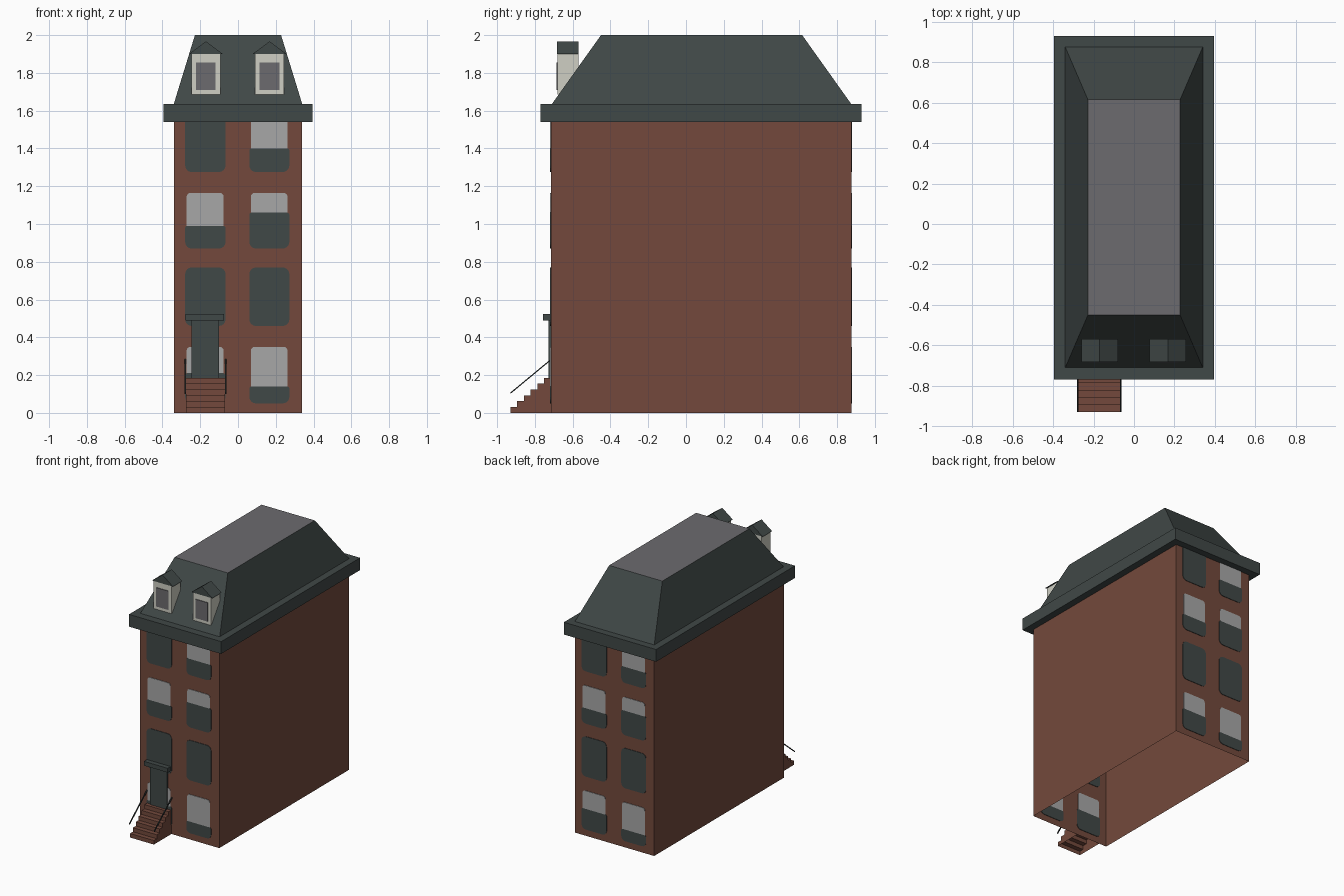
import bpy, bmesh, math
from mathutils import Vector

if "Cube" in bpy.data.objects:
    bpy.data.objects.remove(bpy.data.objects["Cube"], do_unlink=True)


def material(name, *srgb):
    m = bpy.data.materials.new(name)
    m.use_nodes = True
    lin = [((c / 255 + 0.055) / 1.055) ** 2.4 for c in srgb] + [1]
    m.diffuse_color = lin
    m.node_tree.nodes["Principled BSDF"].inputs["Base Color"].default_value = lin
    return m


BRICK = material("brick", 115, 73, 60)
SLATE = material("slate", 64, 72, 71)
BLIND = material("window_blind", 167, 167, 167)
CREAM = material("cream_paint", 207, 207, 196)
GREY = material("flat_grey", 108, 107, 110)
IRON = material("dark_iron", 36, 42, 42)


def finish(name, bm, *mats):
    bmesh.ops.recalc_face_normals(bm, faces=bm.faces[:])
    mesh = bpy.data.meshes.new(name)
    bm.to_mesh(mesh)
    bm.free()
    for m in mats:
        mesh.materials.append(m)
    ob = bpy.data.objects.new(name, mesh)
    bpy.context.collection.objects.link(ob)
    return ob


def box_mesh(x, y, z):
    bm = bmesh.new()
    bmesh.ops.create_cube(bm, size=1)
    for v in bm.verts:
        v.co = [r[0] if c < 0 else r[1] for c, r in zip(v.co, (x, y, z))]
    return bm


def box(name, x, y, z, mat):
    return finish(name, box_mesh(x, y, z), mat)


def prism(name, outline, y0, y1, mat):
    """Extrude an x-z outline from y0 to y1."""
    bm = bmesh.new()
    face = bm.faces.new([bm.verts.new((x, y0, z)) for x, z in outline])
    ext = bmesh.ops.extrude_face_region(bm, geom=[face])["geom"]
    moved = [g for g in ext if isinstance(g, bmesh.types.BMVert)]
    bmesh.ops.translate(bm, verts=moved, vec=(0, y1 - y0, 0))
    return finish(name, bm, mat)


def rounded(x0, x1, z0, z1, r_top, r_bottom):
    """Rectangle outline with separate top and bottom corner radii."""
    pts = []
    corners = [(x1, z1, -1, -1, r_top, 0), (x0, z1, 1, -1, r_top, 90),
               (x0, z0, 1, 1, r_bottom, 180), (x1, z0, -1, 1, r_bottom, 270)]
    for x, z, sx, sz, r, start in corners:
        if r == 0:
            pts.append((x, z))
            continue
        for i in range(5):
            a = math.radians(start + 22.5 * i)
            pts.append((x + sx * r + r * math.cos(a), z + sz * r + r * math.sin(a)))
    return pts


# Brick shell, open underneath
FRONT, BACK, EAVES = -0.715, 0.875, 1.54
bm = box_mesh((-0.34, 0.34), (FRONT, BACK), (0, EAVES))
bm.faces.ensure_lookup_table()
bmesh.ops.delete(bm, geom=[f for f in bm.faces if f.calc_center_median().z < 0.01],
                 context="FACES_ONLY")
finish("brick_walls", bm, BRICK)

# Cornice and hipped roof with a flat grey top
box("cornice", (-0.395, 0.395), (-0.77, 0.93), (EAVES, 1.635), SLATE)
bm = box_mesh((-0.34, 0.34), (-0.71, BACK), (1.635, 2))
for v in bm.verts:
    if v.co.z > 1.9:
        v.co.x = math.copysign(0.228, v.co.x)
        v.co.y = -0.45 if v.co.y < 0 else 0.615
for f in bm.faces:
    f.material_index = int(f.calc_center_median().z > 1.99)
finish("mansard_roof", bm, SLATE, GREY)

# Windows: column, bottom, top, height where the blind ends
WINDOWS = [(-1, 1.275, 1.54, 1.54), (1, 1.275, 1.54, 1.40),
           (-1, 0.87, 1.165, 0.99), (1, 0.87, 1.165, 1.06),
           (-1, 0.46, 0.77, 0.77), (1, 0.46, 0.77, 0.77),
           (-1, 0.05, 0.35, 0.21), (1, 0.05, 0.35, 0.14)]
T = 0.004
for side, wall_y, flip in (("front", FRONT, 1), ("back", BACK, -1)):
    for column, z0, z1, split in WINDOWS:
        x0, x1 = (-0.28, -0.066) if column < 0 else (0.06, 0.272)
        top = 0 if z1 == EAVES else 0.035
        dark_top = 0.035 if split == z1 < EAVES else 0.012 * (split < z1)
        for name, mat, shape in (
                ("glass", SLATE, rounded(x0, x1, z0, split, dark_top, 0.035)),
                ("blind", BLIND, rounded(x0 + 0.008, x1 - 0.01, split, z1, top * 0.6, 0))):
            if name == "blind" and split == z1:
                continue
            outline = [(flip * x, z) for x, z in shape]
            prism(f"{side}_window_{name}", outline, wall_y - T, wall_y + T, mat)

# Front door and its canopy
box("front_door", (-0.245, -0.1), (-0.727, FRONT), (0.186, 0.49), SLATE)
box("door_canopy", (-0.277, -0.073), (-0.756, FRONT), (0.49, 0.523), SLATE)

# Entrance steps, open underneath
STEPS, START, TOP = 6, -0.93, 0.186
run, rise = (FRONT - START) / STEPS, TOP / STEPS
profile = [(START, 0)]
for i in range(STEPS):
    profile += [(START + i * run, (i + 1) * rise), (START + (i + 1) * run, (i + 1) * rise)]
bm = bmesh.new()
sides = [[bm.verts.new((x, y, z)) for y, z in profile] for x in (-0.275, -0.07)]
for i in range(len(profile) - 1):
    bm.faces.new((sides[0][i], sides[0][i + 1], sides[1][i + 1], sides[1][i]))
for x, side in zip((-0.275, -0.07), sides):
    bm.faces.new(side + [bm.verts.new((x, FRONT, 0))])
finish("entrance_steps", bm, BRICK)

# Sloping handrails
for name, x in (("right_handrail", -0.279), ("left_handrail", -0.066)):
    bm = box_mesh((x - 0.004, x + 0.004), (START, FRONT), (0.1, 0.108))
    for v in bm.verts:
        if v.co.y > -0.8:
            v.co.z += 0.178
    finish(name, bm, IRON)

# Dormers with gabled caps
for name, c in (("right_dormer", -0.17), ("left_dormer", 0.167)):
    box(name + "_wall", (c - 0.077, c + 0.077), (-0.68, -0.57), (1.686, 1.9), CREAM)
    box(name + "_window", (c - 0.052, c + 0.052), (-0.685, -0.68), (1.71, 1.856), GREY)
    prism(name + "_roof", [(c - 0.09, 1.9), (c + 0.09, 1.9), (c, 1.967)],
          -0.682, -0.568, SLATE)
